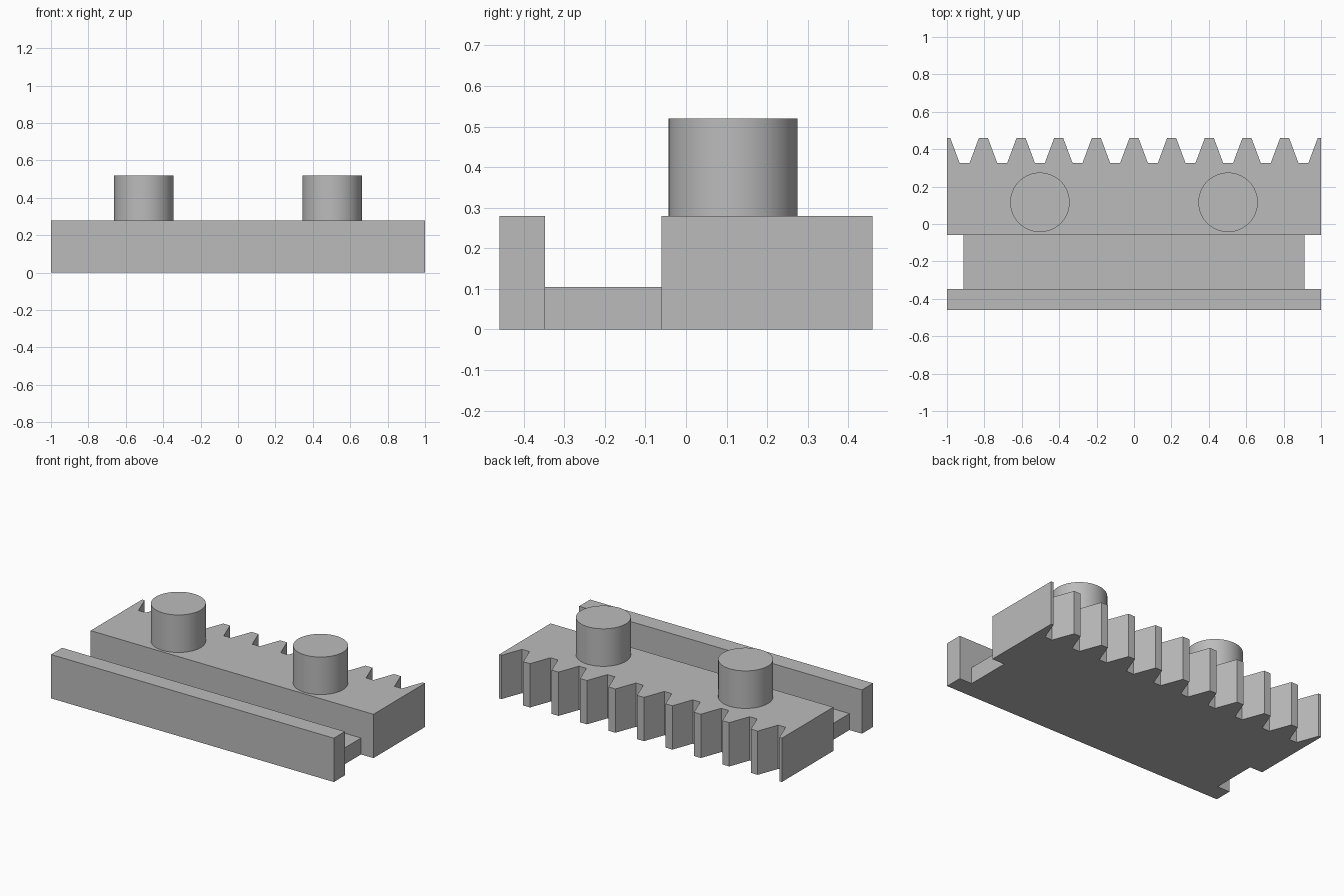
import bpy, bmesh, math

cube = bpy.data.objects.get("Cube")
if cube:
    bpy.data.objects.remove(cube, do_unlink=True)

grey = bpy.data.materials.new("plain_grey")
grey.use_nodes = True
colour = (0.5, 0.5, 0.5, 1)
grey.diffuse_color = colour
grey.node_tree.nodes["Principled BSDF"].inputs["Base Color"].default_value = colour


def prism(name, outline, height):
    """Extrude a flat outline upwards from the ground."""
    bm = bmesh.new()
    face = bm.faces.new([bm.verts.new((x, y, 0)) for x, y in outline])
    top = bmesh.ops.extrude_face_region(bm, geom=[face])["geom"]
    bmesh.ops.translate(bm, vec=(0, 0, height),
                        verts=[v for v in top if isinstance(v, bmesh.types.BMVert)])
    bmesh.ops.recalc_face_normals(bm, faces=bm.faces)
    mesh = bpy.data.meshes.new(name)
    bm.to_mesh(mesh)
    bm.free()
    mesh.materials.append(grey)
    obj = bpy.data.objects.new(name, mesh)
    bpy.context.collection.objects.link(obj)
    return obj


def box(name, half_width, y0, y1, height):
    w = half_width
    return prism(name, [(-w, y0), (w, y0), (w, y1), (-w, y1)], height)


HEIGHT = 0.28
FRONT, RAIL_BACK, RACK_FRONT = -0.46, -0.348, -0.06
ROOT, TIP = 0.325, 0.46
PITCH, TIP_HALF, ROOT_HALF = 0.2013, 0.024, 0.0745

# Toothed rack: whole teeth in the middle, a clipped half tooth at each end
outline = [(-1, RACK_FRONT), (1, RACK_FRONT), (1, TIP)]
for i in range(5, -6, -1):
    c = i * PITCH
    tooth = [(c + ROOT_HALF, ROOT), (c + TIP_HALF, TIP),
             (c - TIP_HALF, TIP), (c - ROOT_HALF, ROOT)]
    outline += [p for p in tooth if abs(p[0]) < 1]
outline.append((-1, TIP))
prism("toothed_rack", outline, HEIGHT)

# Front rail and the low web joining it to the rack
box("front_rail", 1, FRONT, RAIL_BACK, HEIGHT)
box("low_web", 0.912, RAIL_BACK, RACK_FRONT, 0.105)

# Two round pegs on the rack
for side, x in (("right", -0.503), ("left", 0.503)):
    bpy.ops.mesh.primitive_cylinder_add(vertices=64, radius=0.159, depth=0.52 - HEIGHT,
                                        location=(x, 0.116, (0.52 + HEIGHT) / 2))
    peg = bpy.context.object
    peg.name = side + "_peg"
    peg.data.materials.append(grey)
    bpy.ops.object.shade_smooth_by_angle(angle=math.radians(30))
